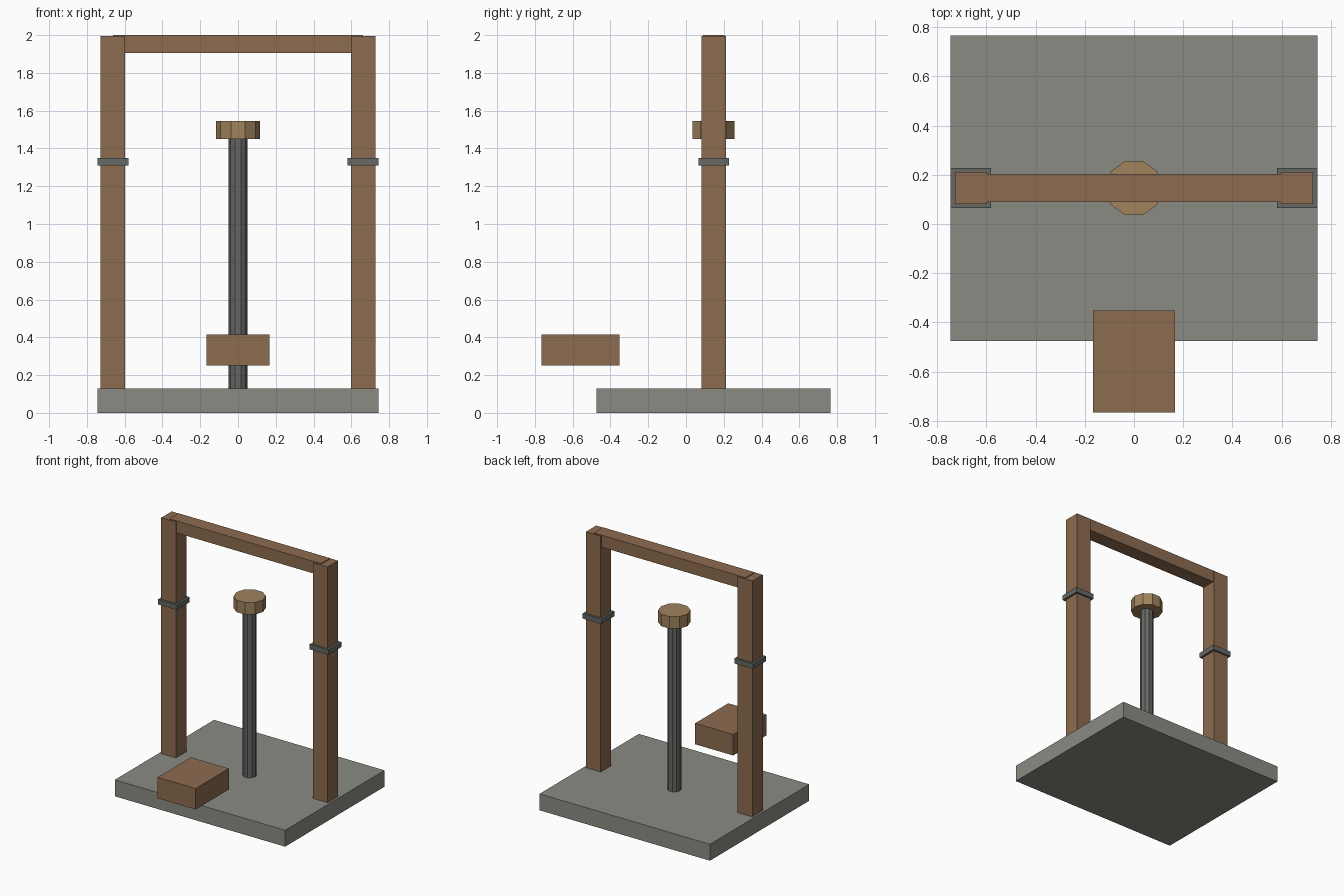
import bpy, bmesh
from math import pi
from mathutils import Matrix, Vector

if "Cube" in bpy.data.objects:
    bpy.data.objects.remove(bpy.data.objects["Cube"])


def material(name, rgb):
    m = bpy.data.materials.new(name)
    m.diffuse_color = (*rgb, 1)
    m.use_nodes = True
    m.node_tree.nodes["Principled BSDF"].inputs["Base Color"].default_value = m.diffuse_color
    return m


wood = material("brown_wood", (0.27, 0.15, 0.08))
tan = material("tan_wood", (0.35, 0.23, 0.11))
stone = material("grey_stone", (0.26, 0.26, 0.23))
iron = material("dark_iron", (0.13, 0.14, 0.13))


def finish(bm, name, mat):
    mesh = bpy.data.meshes.new(name)
    bm.to_mesh(mesh)
    bm.free()
    mesh.materials.append(mat)
    ob = bpy.data.objects.new(name, mesh)
    bpy.context.collection.objects.link(ob)
    return ob


def box(name, lo, hi, mat):
    lo, hi = Vector(lo), Vector(hi)
    bm = bmesh.new()
    bmesh.ops.create_cube(bm, size=1, matrix=Matrix.Translation((lo + hi) / 2)
                          @ Matrix.Diagonal((*(hi - lo), 1)))
    return finish(bm, name, mat)


def prism(name, radius, y, z0, z1, mat, sides=10):
    # a corner of the polygon points along x
    bm = bmesh.new()
    bmesh.ops.create_cone(bm, cap_ends=True, segments=sides, radius1=radius,
                          radius2=radius, depth=z1 - z0,
                          matrix=Matrix.Translation((0, y, (z0 + z1) / 2))
                          @ Matrix.Rotation(pi / 2, 4, 'Z'))
    return finish(bm, name, mat)


Y = 0.146  # depth of the frame and pole

# Stone slab
box("base_slab", (-0.745, -0.475, 0), (0.745, 0.765, 0.13), stone)

# Two posts with iron collars
for side, s in (("left", -1), ("right", 1)):
    def post_part(name, x0, x1, half, z0, z1, mat):
        a, b = sorted((s * x0, s * x1))
        box(f"{side}_{name}", (a, Y - half, z0), (b, Y + half, z1), mat)
    post_part("post", 0.598, 0.728, 0.065, 0.13, 1.994, wood)
    post_part("collar", 0.581, 0.745, 0.081, 1.31, 1.35, iron)

# Crossbeam let into the post tops
box("crossbeam", (-0.663, Y - 0.057, 1.905), (0.663, Y + 0.057, 2.0), wood)

# Central pole and its cap
prism("pole", 0.05, Y, 0.13, 1.45, iron)
prism("pole_cap", 0.116, Y, 1.45, 1.545, tan)

# Front block
box("front_block", (-0.166, -0.766, 0.25), (0.166, -0.352, 0.416), wood)
